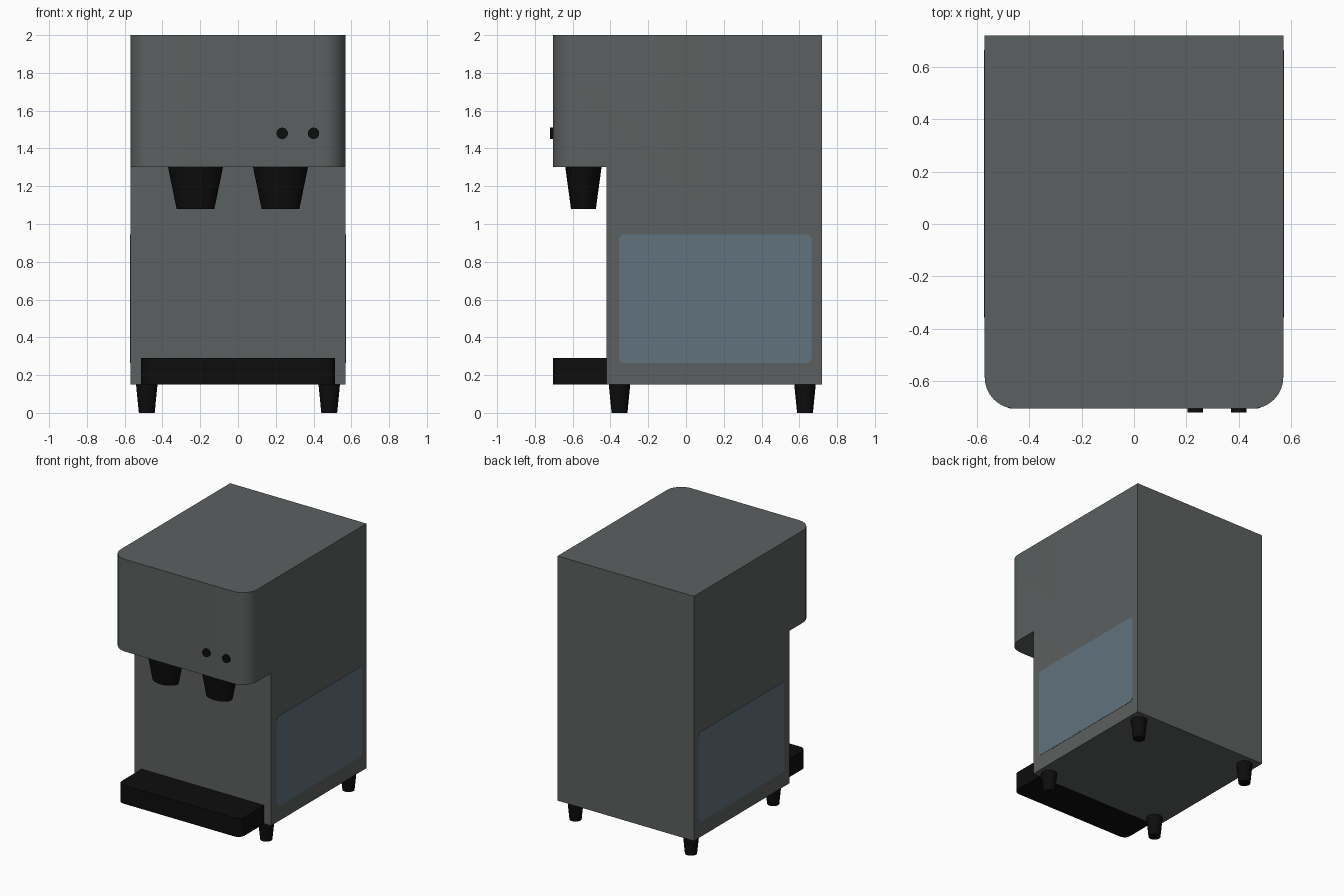
import bpy, bmesh, math
from mathutils import Matrix

if "Cube" in bpy.data.objects:
    bpy.data.objects.remove(bpy.data.objects["Cube"])


def material(name, rgb):
    m = bpy.data.materials.new(name)
    m.diffuse_color = (*rgb, 1.0)
    m.use_nodes = True
    m.node_tree.nodes["Principled BSDF"].inputs["Base Color"].default_value = m.diffuse_color
    return m


GREY = material("grey_casing", (0.108, 0.117, 0.117))
BLACK = material("black_plastic", (0.004, 0.004, 0.004))
BLUE = material("blue_grey_panel", (0.118, 0.170, 0.205))


def finish(bm, name, mat):
    bmesh.ops.recalc_face_normals(bm, faces=bm.faces[:])
    me = bpy.data.meshes.new(name)
    bm.to_mesh(me)
    bm.free()
    ob = bpy.data.objects.new(name, me)
    bpy.context.collection.objects.link(ob)
    me.materials.append(mat)
    bpy.ops.object.select_all(action='DESELECT')
    ob.select_set(True)
    bpy.context.view_layer.objects.active = ob
    bpy.ops.object.shade_smooth_by_angle(angle=math.radians(35))
    return ob


def side_profile(name, mat, yz, x0, x1, radius, rounded, axis):
    """Extrude a (y, z) outline along x, then round the edges along one axis."""
    bm = bmesh.new()
    f = bm.faces.new([bm.verts.new((x0, y, z)) for y, z in yz])
    ext = bmesh.ops.extrude_face_region(bm, geom=[f])
    moved = [g for g in ext["geom"] if isinstance(g, bmesh.types.BMVert)]
    bmesh.ops.translate(bm, verts=moved, vec=(x1 - x0, 0, 0))
    edges = []
    for e in bm.edges:
        a, b = e.verts
        if abs((a.co - b.co).normalized()[axis]) > 0.99 and rounded((a.co + b.co) / 2):
            edges.append(e)
    bmesh.ops.bevel(bm, geom=edges, offset=radius, segments=8,
                    profile=0.5, affect='EDGES')
    return finish(bm, name, mat)


def cone(name, loc, r_low, r_high, depth, squash=1.0, rot=None):
    """Tapered round part centred at loc, optionally squashed in y."""
    bm = bmesh.new()
    mat = (Matrix.Translation(loc) @ (rot or Matrix.Identity(4))
           @ Matrix.Diagonal((1, squash, 1, 1)))
    bmesh.ops.create_cone(bm, cap_ends=True, segments=32, radius1=r_low,
                          radius2=r_high, depth=depth, matrix=mat)
    return finish(bm, name, BLACK)


# Casing: L-shaped side with overhanging head, front corners rounded
side_profile("casing", GREY,
             [(-0.42, 0.15), (0.72, 0.15), (0.72, 2.0), (-0.705, 2.0),
              (-0.705, 1.303), (-0.42, 1.303)],
             -0.57, 0.57, 0.12, lambda c: c.y < -0.6, 2)

# Drip tray
side_profile("drip_tray", BLACK,
             [(-0.705, 0.15), (-0.42, 0.15), (-0.42, 0.29), (-0.705, 0.29)],
             -0.513, 0.513, 0.05, lambda c: c.y < -0.6, 2)

# Side panels: thin rounded plates
for label, s in (("left", -1), ("right", 1)):
    side_profile(label + "_panel", BLUE,
                 [(-0.356, 0.264), (0.665, 0.264), (0.665, 0.945), (-0.356, 0.945)],
                 s * 0.568, s * 0.572, 0.03, lambda c: True, 0)

    # Oval nozzles under the head
    cone(label + "_nozzle", (s * 0.225, -0.543, 1.192), 0.1, 0.146, 0.224, 0.66)

    # Tapered feet
    for end, y in (("front", -0.352), ("back", 0.63)):
        cone(f"{end}_{label}_foot", (s * 0.483, y, 0.076), 0.042, 0.057, 0.152)

# Buttons on the head front
for i, x in enumerate((0.234, 0.4)):
    cone(f"button_{i + 1}", (x, -0.71, 1.48), 0.03, 0.03, 0.02,
         rot=Matrix.Rotation(math.pi / 2, 4, 'X'))
